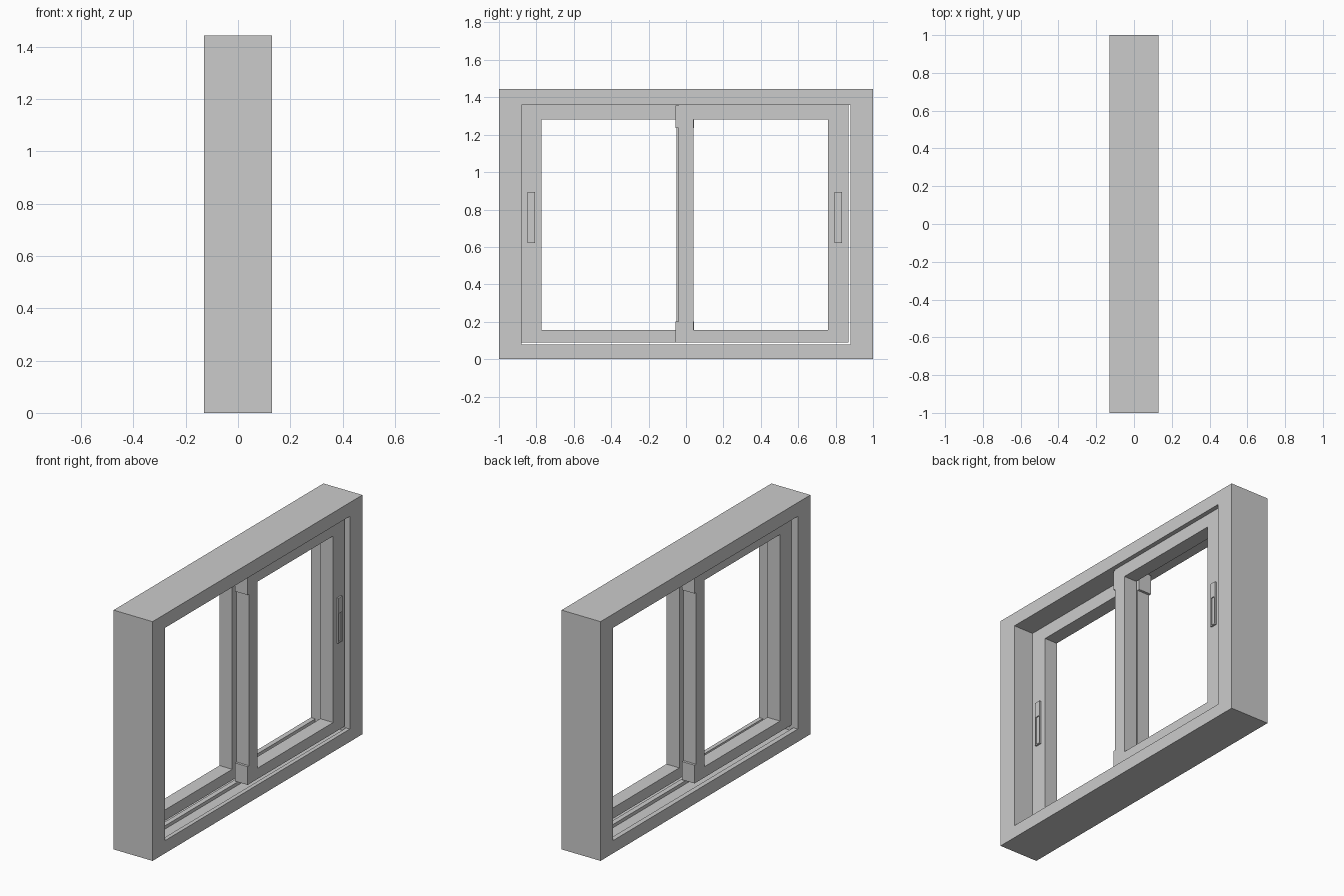
import bpy, bmesh

if "Cube" in bpy.data.objects:
    bpy.data.objects.remove(bpy.data.objects["Cube"])


def add_bm(name, bm):
    bmesh.ops.recalc_face_normals(bm, faces=bm.faces)
    mesh = bpy.data.meshes.new(name)
    bm.to_mesh(mesh)
    bm.free()
    ob = bpy.data.objects.new(name, mesh)
    bpy.context.collection.objects.link(ob)
    return ob


def box(name, x, y, z):
    bm = bmesh.new()
    bmesh.ops.create_cube(bm, size=1)
    for v in bm.verts:
        v.co = [(r[0] + r[1]) / 2 + c * (r[1] - r[0]) for r, c in zip((x, y, z), v.co)]
    return add_bm(name, bm)


def ring(name, x, outer, inner):
    """Rectangular frame in the YZ plane; rectangles are (y0, y1, z0, z1)."""
    bm = bmesh.new()

    def loop(r, px):
        return [bm.verts.new((px, r[i], r[j])) for i, j in ((0, 2), (1, 2), (1, 3), (0, 3))]

    loops = [loop(outer, x[0]), loop(outer, x[1]), loop(inner, x[1]), loop(inner, x[0])]
    for k in range(4):
        a, b = loops[k], loops[(k + 1) % 4]
        for i in range(4):
            j = (i + 1) % 4
            bm.faces.new((a[i], a[j], b[j], b[i]))
    return add_bm(name, bm)


# Outer frame
frame = ring("outer_frame", (-0.13, 0.13), (-1, 1, 0, 1.443), (-0.88, 0.88, 0.077, 1.36))

# Sliding tracks cut into the sill
for name, x in (("track_cutter_near", (0.02, 0.105)), ("track_cutter_far", (-0.1, -0.01))):
    cutter = box(name, x, (-0.879, 0.879), (0.057, 0.12))
    cutter.hide_render = True
    cutter.hide_viewport = True
    cutter.display_type = 'WIRE'
    mod = frame.modifiers.new(name, 'BOOLEAN')
    mod.operation = 'DIFFERENCE'
    mod.solver = 'EXACT'
    mod.object = cutter


def sash(side, s, shift, x):
    """Sliding sash; s mirrors it across y = 0."""
    def span(a, b):
        return tuple(sorted((s * a + shift, s * b + shift)))

    # Sash frame
    ring(side + "_sash", x, (*span(-0.04, 0.868), 0.09, 1.36), (*span(0.04, 0.76), 0.155, 1.28))
    # End caps on the meeting stile
    for tag, z in (("lower", (0.09, 0.2)), ("upper", (1.235, 1.355))):
        box(f"{side}_{tag}_cap", x, span(-0.055, -0.04), z)
    # Handle: plate with an oblong pocket in its lower part
    f = x[1]
    ring(side + "_handle_plate", (f, f + 0.01), (*span(0.795, 0.835), 0.62, 0.893),
         (*span(0.801, 0.829), 0.627, 0.8))
    box(side + "_handle_grip", (f, f + 0.004), span(0.801, 0.829), (0.627, 0.8))


sash("near", 1, 0, (0.017, 0.103))
sash("far", -1, -0.012, (-0.087, -0.002))
